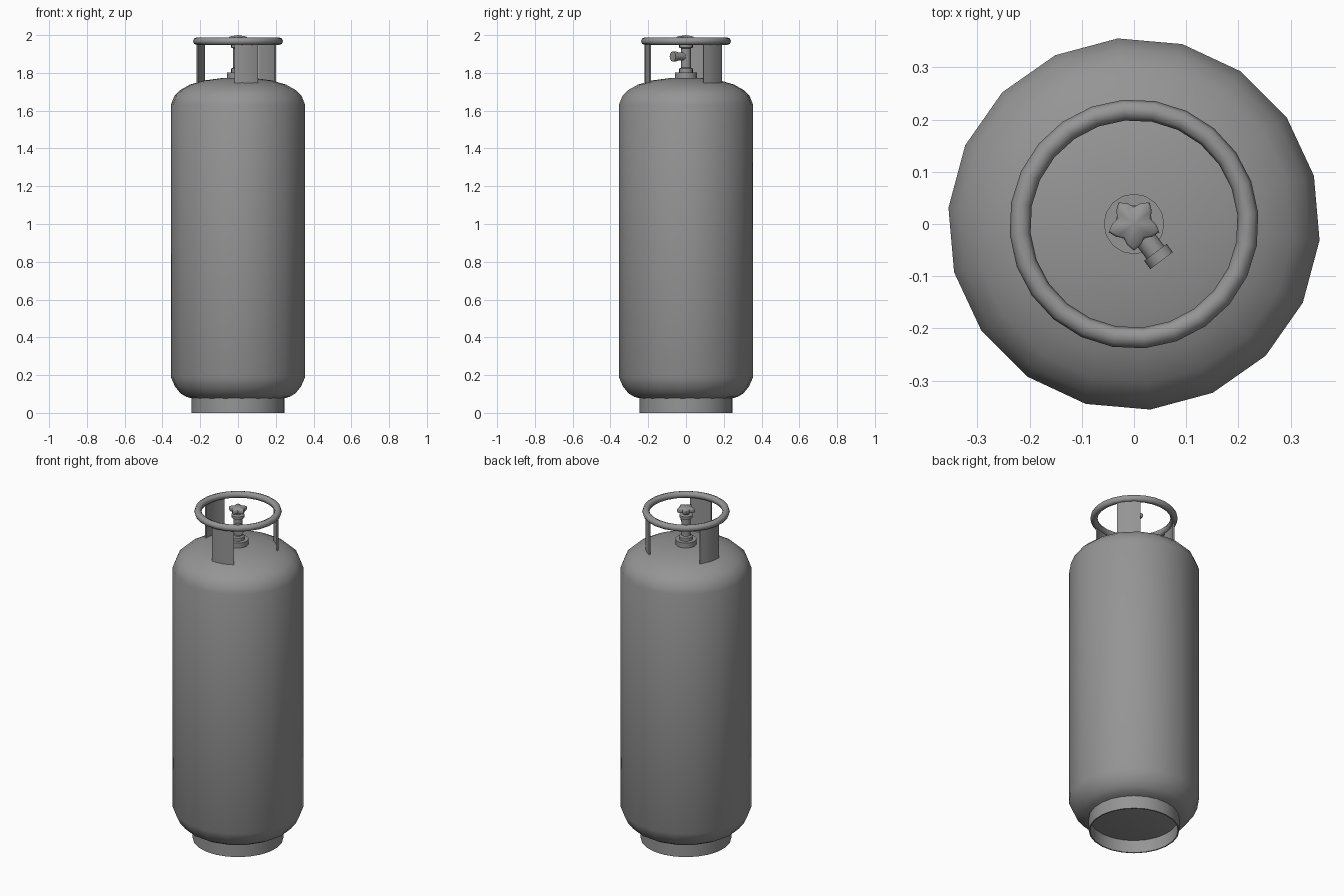
import bpy, bmesh
from math import radians, cos, sin, pi
from mathutils import Matrix, Vector

cube = bpy.data.objects.get("Cube")
if cube:
    bpy.data.objects.remove(cube, do_unlink=True)

steel = bpy.data.materials.new("grey_steel")
steel.use_nodes = True
GREY = (0.3, 0.3, 0.3, 1)
steel.diffuse_color = GREY
bsdf = next(n for n in steel.node_tree.nodes if n.type == 'BSDF_PRINCIPLED')
bsdf.inputs["Base Color"].default_value = GREY


def finish(name, bm, angle=40):
    """Turn a bmesh into a shaded, coloured object."""
    bmesh.ops.remove_doubles(bm, verts=bm.verts, dist=1e-5)
    bmesh.ops.recalc_face_normals(bm, faces=bm.faces)
    mesh = bpy.data.meshes.new(name)
    bm.to_mesh(mesh)
    bm.free()
    mesh.materials.append(steel)
    obj = bpy.data.objects.new(name, mesh)
    bpy.context.collection.objects.link(obj)
    bpy.ops.object.select_all(action='DESELECT')
    obj.select_set(True)
    bpy.context.view_layer.objects.active = obj
    bpy.ops.object.shade_smooth_by_angle(angle=radians(angle))
    return obj


def lathe(name, profile, sides, start=0, sweep=360, closed=False, angle=40):
    """Revolve (radius, height) points about the z axis."""
    bm = bmesh.new()
    a = radians(start)
    verts = [bm.verts.new((r * cos(a), r * sin(a), z)) for r, z in profile]
    edges = [bm.edges.new(pair) for pair in zip(verts, verts[1:])]
    if closed:
        edges.append(bm.edges.new((verts[-1], verts[0])))
    first = verts + edges
    if sweep < 360:
        first.append(bm.faces.new(verts))
    out = bmesh.ops.spin(bm, geom=first, cent=(0, 0, 0), axis=(0, 0, 1),
                         angle=radians(sweep), steps=sides)
    return finish(name, bm, angle)


# Tank with domed ends
lathe("tank_body", [(0, .07), (.22, .07), (.275, .085), (.305, .103), (.335, .14),
                    (.357, .19), (.357, 1.63), (.337, 1.68), (.305, 1.71),
                    (.255, 1.738), (.18, 1.76), (.09, 1.772), (0, 1.775)], 18, -5)

# Hollow foot skirt
lathe("foot_skirt", [(.247, 0), (.247, .085), (.24, .085), (.24, 0)], 24, 5, closed=True)

# Carrying ring and its three curved supports
tube = [(.219 + .02 * cos(k * pi / 4), 1.968 + .02 * sin(k * pi / 4)) for k in range(8)]
lathe("carrying_ring", tube, 24, 5, closed=True, angle=60)
for name, centre in (("front_support", -78), ("left_support", 42), ("right_support", 162)):
    lathe(name, [(.213, 1.745), (.221, 1.745), (.221, 1.965), (.213, 1.965)],
          4, centre - 17, 34, closed=True)

# Valve: flange, collars and stem in one turned piece
lathe("valve_stem", [(0, 1.76), (.058, 1.76), (.058, 1.803), (.036, 1.803), (.036, 1.822),
                     (.026, 1.828), (.026, 1.93), (.036, 1.934), (.036, 1.95),
                     (.018, 1.954), (.018, 1.985), (0, 1.985)], 16)

# Outlet pipe pointing sideways from the stem
outlet = lathe("valve_outlet", [(0, 0), (.021, 0), (.021, .068), (.027, .068),
                                (.027, .088), (0, .088)], 12)
aim = Vector((cos(radians(-53)), sin(radians(-53)), 0))
outlet.data.transform(Matrix.Translation((0, 0, 1.887)) @ aim.to_track_quat('Z', 'Y').to_matrix().to_4x4())

# Five-lobed handwheel with a raised middle
bm = bmesh.new()
rims = []
for z, scale in ((1.968, .95), (1.974, 1), (1.988, 1), (1.993, .9)):
    rim = []
    for k in range(20):
        r = scale * (.042 + .009 * cos(2 * pi * k / 4))
        a = radians(54 + 18 * k)
        rim.append(bm.verts.new((r * cos(a), r * sin(a), z)))
    rims.append(rim)
for low, high in zip(rims, rims[1:]):
    for k in range(20):
        j = (k + 1) % 20
        bm.faces.new((low[k], low[j], high[j], high[k]))
bm.faces.new(rims[0])
tip = bm.verts.new((0, 0, 2.0))
for k in range(20):
    bm.faces.new((rims[-1][k], rims[-1][(k + 1) % 20], tip))
finish("handwheel", bm, 45)
